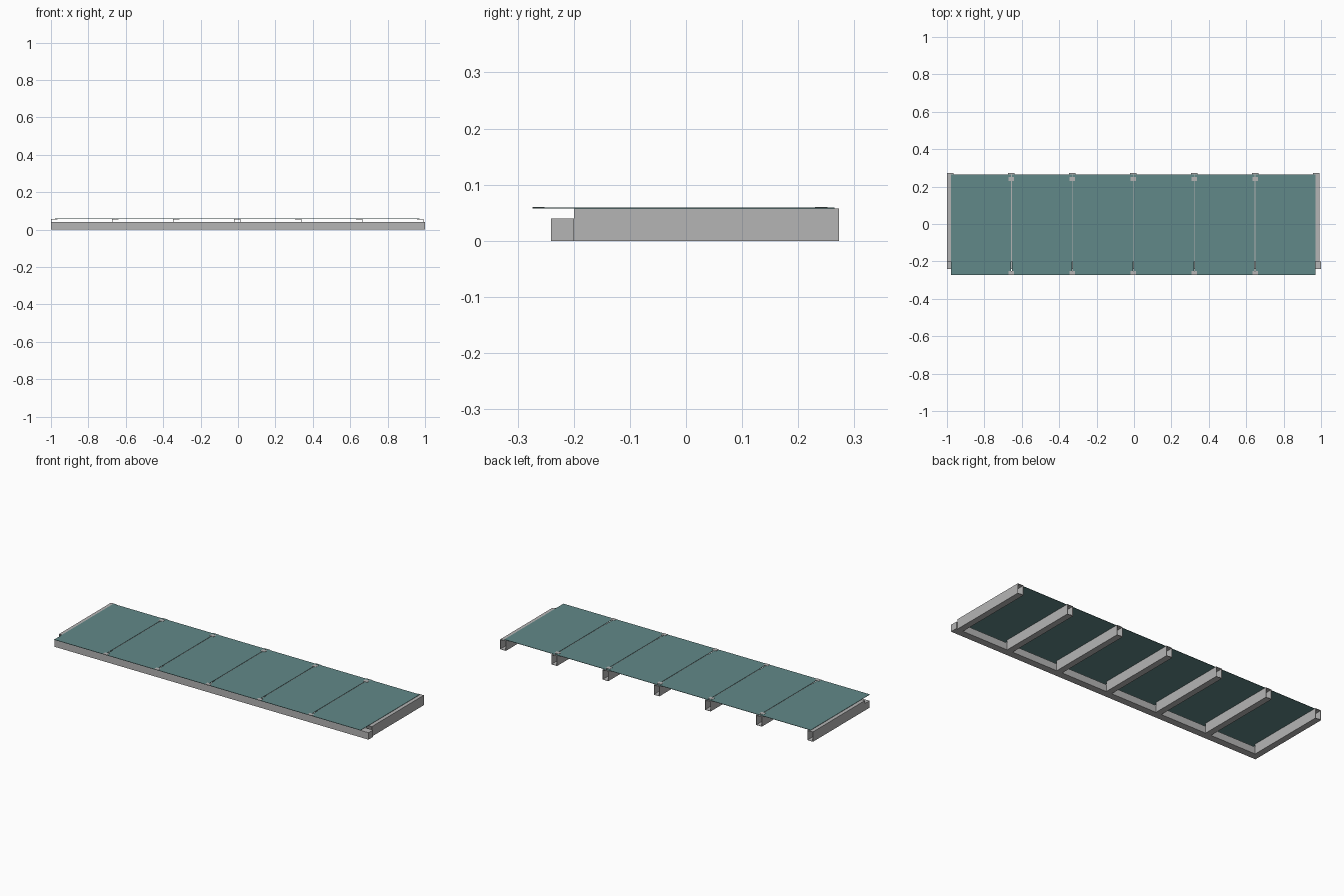
import bpy
import bmesh

if "Cube" in bpy.data.objects:
    bpy.data.objects.remove(bpy.data.objects["Cube"])


def material(name, colour):
    mat = bpy.data.materials.new(name)
    mat.use_nodes = True
    mat.diffuse_color = (*colour, 1)
    mat.node_tree.nodes["Principled BSDF"].inputs["Base Color"].default_value = (*colour, 1)
    return mat


steel = material("galvanised grey", (0.46, 0.46, 0.46))
glass = material("teal glass", (0.12, 0.25, 0.25))


def finish(name, bm, mat):
    bmesh.ops.recalc_face_normals(bm, faces=bm.faces)
    mesh = bpy.data.meshes.new(name)
    bm.to_mesh(mesh)
    bm.free()
    mesh.materials.append(mat)
    obj = bpy.data.objects.new(name, mesh)
    bpy.context.collection.objects.link(obj)
    return obj


def box(name, xs, ys, zs, mat):
    bm = bmesh.new()
    bmesh.ops.create_cube(bm, size=1)
    for v in bm.verts:
        v.co = [r[0] if c < 0 else r[1] for c, r in zip(v.co, (xs, ys, zs))]
    return finish(name, bm, mat)


def tube(name, xs, ys, zs, wall, mat):
    """Rectangular tube along y with open ends."""
    bm = bmesh.new()
    loops = []
    for y in ys:
        for w in (0, wall):
            x0, x1, z0, z1 = xs[0] + w, xs[1] - w, zs[0] + w, zs[1] - w
            loops.append([bm.verts.new((x, y, z))
                          for x, z in ((x0, z0), (x1, z0), (x1, z1), (x0, z1))])
    outer_a, inner_a, outer_b, inner_b = loops
    for a, b in ((outer_a, outer_b), (inner_a, inner_b), (outer_a, inner_a), (outer_b, inner_b)):
        for i in range(4):
            j = (i + 1) % 4
            bm.faces.new((a[i], a[j], b[j], b[i]))
    return finish(name, bm, mat)


PANELS = 6
PITCH = 0.326
START = -0.982
GAP = 0.0025
HALF = 0.018

# Long beam across the front
box("front_beam", (-1, 1), (-0.241, -0.2), (0, 0.04), steel)

# Hollow joists running back from the beam
for i in range(PANELS + 1):
    x = START + PITCH * i
    tube(f"joist_{i + 1}", (x - HALF, x + HALF), (-0.2, 0.273), (0, 0.0572), 0.002, steel)

# Thin panels laid side by side on the joists
for i in range(PANELS):
    x = START + PITCH * i
    box(f"panel_{i + 1}", (x + GAP, x + PITCH - GAP), (-0.273, 0.265), (0.0573, 0.0593), glass)

# Clips holding neighbouring panels at the front and back
for i in range(1, PANELS):
    x = START + PITCH * i
    for end, y in (("front", -0.263), ("back", 0.241)):
        box(f"{end}_clip_{i}", (x - 0.014, x + 0.014), (y - 0.011, y + 0.011), (0.0593, 0.0605), steel)
        box(f"{end}_clip_stem_{i}", (x - GAP, x + GAP), (y - 0.011, y + 0.011), (0.0573, 0.0593), steel)
